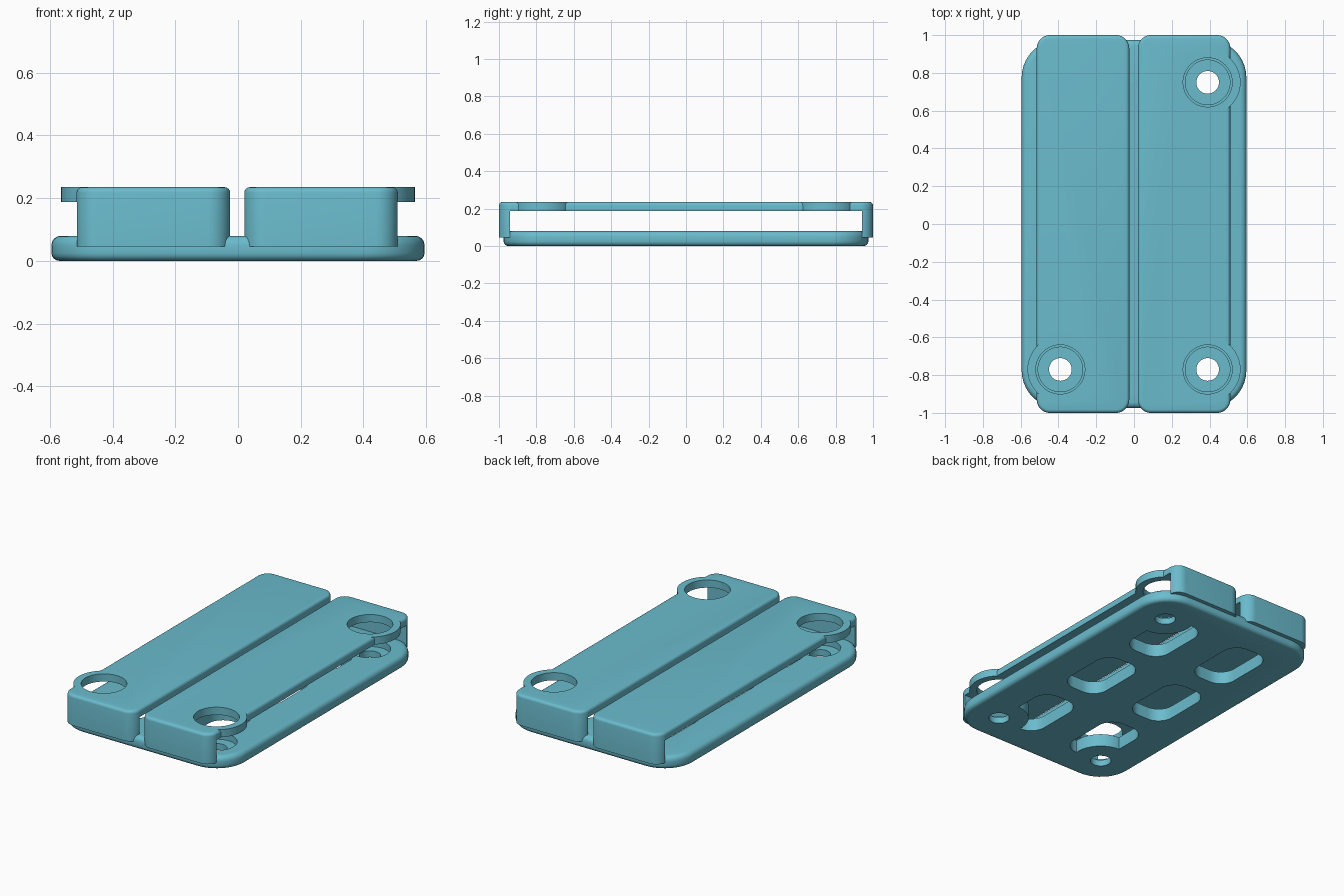
import bpy, bmesh, math

if "Cube" in bpy.data.objects:
    bpy.data.objects.remove(bpy.data.objects["Cube"])

teal = bpy.data.materials.new("teal_plastic")
teal.diffuse_color = (0.145, 0.50, 0.61, 1)
teal.use_nodes = True
teal.node_tree.nodes["Principled BSDF"].inputs["Base Color"].default_value = teal.diffuse_color

SCREWS = [(0.39, 0.75), (0.39, -0.77), (-0.39, -0.77)]
BASE_H, TOP, PANEL_BOTTOM, FLANGE_BOTTOM = 0.08, 0.235, 0.187, 0.045


def rounded_rect(cx, cy, sx, sy, r, n=10):
    """Outline of a rectangle with round corners."""
    pts = []
    for k, (qx, qy) in enumerate([(1, 1), (-1, 1), (-1, -1), (1, -1)]):
        for i in range(n + 1):
            a = math.pi / 2 * (k + i / n)
            pts.append((cx + qx * (sx / 2 - r) + r * math.cos(a),
                        cy + qy * (sy / 2 - r) + r * math.sin(a)))
    return pts


def circle(cx, cy, r, n=48):
    return [(cx + r * math.cos(2 * math.pi * i / n),
             cy + r * math.sin(2 * math.pi * i / n)) for i in range(n)]


def prism(name, outline, z0, z1, top_bevel=0, bottom_bevel=0):
    """Extrude an outline, rounding its top and bottom rims."""
    bm = bmesh.new()
    low = bm.faces.new([bm.verts.new((x, y, z0)) for x, y in outline])
    ext = bmesh.ops.extrude_face_region(bm, geom=[low], use_keep_orig=True)
    bmesh.ops.translate(bm, vec=(0, 0, z1 - z0),
                        verts=[v for v in ext["geom"] if isinstance(v, bmesh.types.BMVert)])
    bmesh.ops.recalc_face_normals(bm, faces=bm.faces)
    for z, w in ((z1, top_bevel), (z0, bottom_bevel)):
        if w:
            rim = [e for e in bm.edges if all(abs(v.co.z - z) < 1e-5 for v in e.verts)]
            bmesh.ops.bevel(bm, geom=rim, offset=w, segments=4, profile=0.5, affect='EDGES')
    mesh = bpy.data.meshes.new(name)
    bm.to_mesh(mesh)
    bm.free()
    mesh.materials.append(teal)
    ob = bpy.data.objects.new(name, mesh)
    bpy.context.collection.objects.link(ob)
    return ob


def combine(target, tool, operation):
    """Apply a boolean and remove the tool."""
    bpy.context.view_layer.objects.active = target
    mod = target.modifiers.new("boolean", 'BOOLEAN')
    mod.operation, mod.object, mod.solver = operation, tool, 'EXACT'
    bpy.ops.object.modifier_apply(modifier=mod.name)
    bpy.data.objects.remove(tool)


def finish(ob):
    bpy.ops.object.select_all(action='DESELECT')
    ob.select_set(True)
    bpy.context.view_layer.objects.active = ob
    bpy.ops.object.shade_smooth_by_angle(angle=math.radians(30))


# Base plate with rounded rims
base = prism("base_plate", rounded_rect(0, 0, 1.19, 1.95, 0.2), 0, BASE_H, 0.03, 0.025)

# Six through slots
for x in (-0.25, 0.25):
    for y in (-0.57, 0, 0.57):
        combine(base, prism("slot_cutter", rounded_rect(x, y, 0.27, 0.43, 0.1), -0.1, 0.2), 'DIFFERENCE')

# Screw bosses, counterbores and screw holes
for x, y in SCREWS:
    combine(base, prism("boss", circle(x, y, 0.174), 0.0, BASE_H), 'UNION')
    combine(base, prism("counterbore", circle(x, y, 0.118), 0.04, 0.2), 'DIFFERENCE')
    combine(base, prism("screw_hole", circle(x, y, 0.06), -0.1, 0.2), 'DIFFERENCE')
finish(base)

# Two top panels, each a plate with a flange folded down at both ends
for name, cx in (("left_panel", -0.27), ("right_panel", 0.265)):
    panel = prism(name, rounded_rect(cx, 0, 0.49, 2.0, 0.07), FLANGE_BOTTOM, TOP, 0.018)
    gap = prism("gap_cutter", [(cx - 0.5, -0.94), (cx + 0.5, -0.94), (cx + 0.5, 0.94), (cx - 0.5, 0.94)],
                -0.1, PANEL_BOTTOM)
    combine(panel, gap, 'DIFFERENCE')
    # Access rings above the screws
    for x, y in SCREWS:
        if x * cx > 0:
            combine(panel, prism("ring", circle(x, y, 0.174), PANEL_BOTTOM, TOP), 'UNION')
            combine(panel, prism("ring_hole", circle(x, y, 0.13), 0.1, 0.4), 'DIFFERENCE')
    finish(panel)
